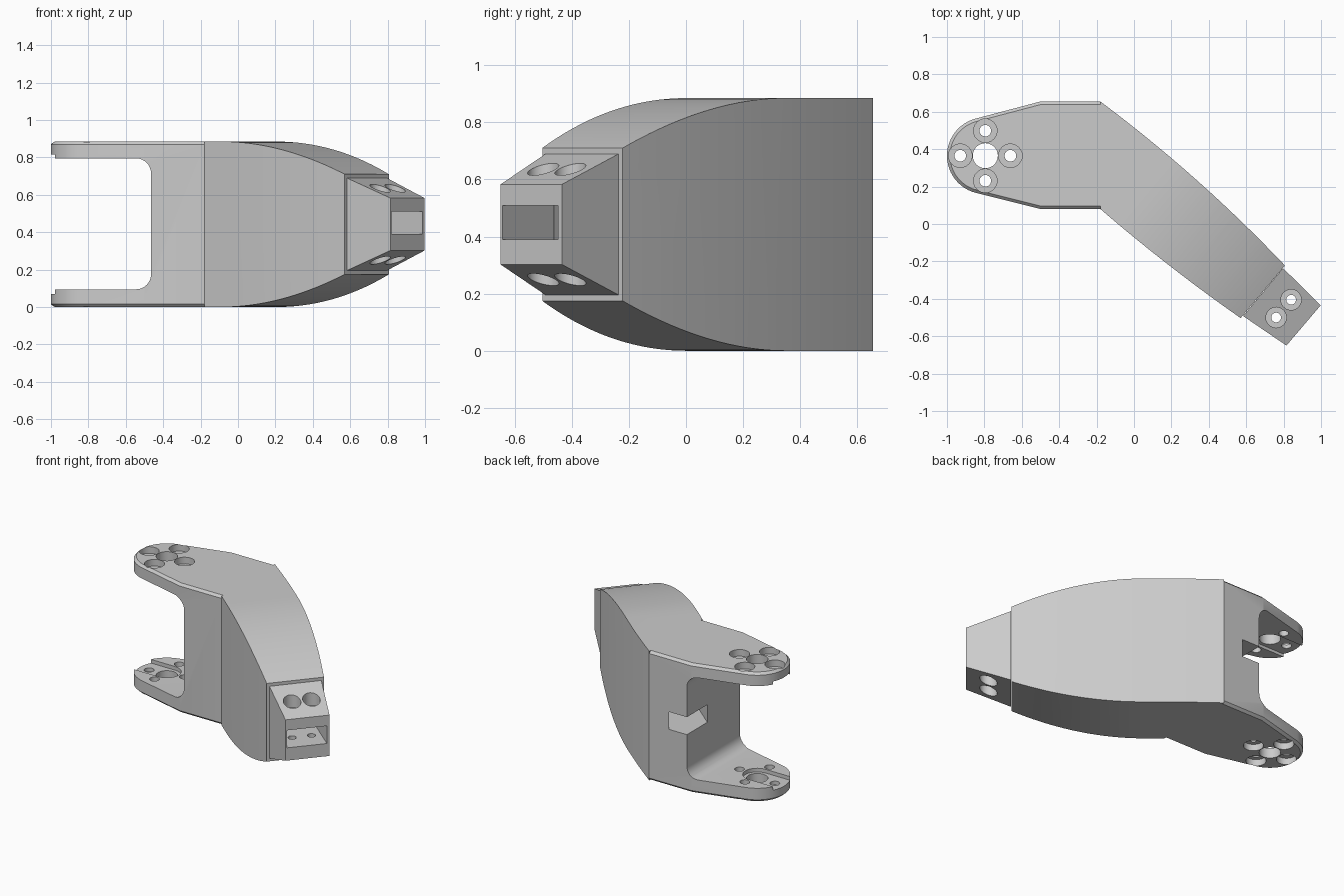
import bpy, bmesh, math
from mathutils import Vector

cube = bpy.data.objects.get("Cube")
if cube:
    bpy.data.objects.remove(cube, do_unlink=True)

grey = bpy.data.materials.new("light_grey")
grey.use_nodes = True
COLOUR = (0.6, 0.6, 0.6, 1)
grey.diffuse_color = COLOUR
grey.node_tree.nodes["Principled BSDF"].inputs["Base Color"].default_value = COLOUR

HEIGHT = 0.885
MID = HEIGHT / 2
ALONG = Vector((0.768, -0.643, 0))     # direction of the arm in plan
ACROSS = Vector((0.643, 0.768, 0))
UP = Vector((0, 0, 1))


def loft(name, rings, bevel=None):
    """Closed solid through rings of points, capped at both ends."""
    bm = bmesh.new()
    loops = [[bm.verts.new(p) for p in ring] for ring in rings]
    n = len(loops[0])
    for a, b in zip(loops, loops[1:]):
        for i in range(n):
            j = (i + 1) % n
            bm.faces.new((a[i], a[j], b[j], b[i]))
    bm.faces.new(loops[0][::-1])
    bm.faces.new(loops[-1])
    bmesh.ops.recalc_face_normals(bm, faces=bm.faces)
    if bevel:
        rule, width = bevel
        bmesh.ops.bevel(bm, geom=[e for e in bm.edges if rule(e)],
                        offset=width, segments=1, affect='EDGES')
    mesh = bpy.data.meshes.new(name)
    bm.to_mesh(mesh)
    bm.free()
    mesh.materials.append(grey)
    obj = bpy.data.objects.new(name, mesh)
    bpy.context.collection.objects.link(obj)
    return obj


def prism(name, outline, z0, z1, bevel=None):
    return loft(name, [[(x, y, z) for x, y in outline] for z in (z0, z1)], bevel)


def arc(cx, cy, r, start, end, steps):
    angles = [math.radians(start + (end - start) * i / steps) for i in range(steps + 1)]
    return [(cx + r * math.cos(a), cy + r * math.sin(a)) for a in angles]


def bowed(a, b, bulge, steps=14):
    """Shallow curve between two plan points, bowed sideways."""
    a, b = Vector(a), Vector(b)
    side = Vector((a.y - b.y, b.x - a.x)).normalized()
    ts = [i / steps for i in range(steps + 1)]
    return [tuple(a.lerp(b, t) + side * bulge * 4 * t * (1 - t)) for t in ts]


def screw_cutter(x, y, shaft, head, depth):
    """Through hole with a counterbore from above and below."""
    steps = [(-0.1, head), (depth, head), (depth, shaft),
             (HEIGHT - depth, shaft), (HEIGHT - depth, head), (1, head)]
    return loft("screw_cutter", [[(px, py, z) for px, py in arc(x, y, r, 0, 345, 23)]
                                 for z, r in steps])


def carve(obj, cutters, operation='DIFFERENCE'):
    bpy.context.view_layer.objects.active = obj
    for cutter in cutters:
        cutter.hide_render = True
        mod = obj.modifiers.new("carve", 'BOOLEAN')
        mod.operation = operation
        mod.solver = 'EXACT'
        mod.object = cutter
        bpy.ops.object.modifier_apply(modifier=mod.name)
        bpy.data.objects.remove(cutter, do_unlink=True)


def tunnel_cutter():
    """Cable channel running straight through the whole arm."""
    centre = Vector((0.907, -0.548, MID + 0.007))
    corners = [(-0.128, -0.06), (0.128, -0.06), (0.128, 0.06), (-0.128, 0.06)]
    return loft("tunnel_cutter", [[centre + ALONG * s + ACROSS * w + UP * h
                                   for w, h in corners] for s in (-2.2, 0.3)])


# Fork body with chamfered rims
PX, PY = -0.795, 0.365
SEAM = -0.18
fork_outline = ([(SEAM, 0.655), (-0.5, 0.655)]
                + arc(PX, PY, 0.205, 104.8, 255.7, 24)
                + [(-0.5, 0.08), (SEAM, 0.08)])


def is_rim(edge):
    a, b = (v.co for v in edge.verts)
    return abs(a.z - b.z) < 1e-4 and min(a.x, b.x) < SEAM - 0.01


fork = prism("fork", fork_outline, 0, HEIGHT, (is_rim, 0.016))

# Fork opening with rounded inner corners
opening = ([(-1.3, 0.095)] + arc(-0.545, 0.175, 0.08, -90, 0, 8)
           + arc(-0.545, 0.715, 0.08, 0, 90, 8) + [(-1.3, 0.795)])
opening_cutter = loft("opening_cutter", [[(x, y, z) for x, z in opening] for y in (-0.3, 1)])

# Shallow pocket on the inner faces of both prongs
pocket_outline = [(-1.3, PY - 0.09)] + arc(PX, PY, 0.09, -90, 90, 16) + [(-1.3, PY + 0.09)]
pocket_cutter = prism("pocket_cutter", pocket_outline, 0.07, HEIGHT - 0.07)

pivot_cutter = prism("pivot_cutter", arc(PX, PY, 0.067, 0, 350, 35), -0.1, 1)
prong_screws = [screw_cutter(x, y, 0.031, 0.063, 0.045)
                for x, y in arc(PX, PY, 0.134, 0, 270, 3)]
carve(fork, [opening_cutter, pocket_cutter, pivot_cutter, *prong_screws, tunnel_cutter()])

# Arm: bowed plan trimmed by a side profile that curves in towards the end
arm_outline = (bowed((SEAM, 0.655), (0.807, -0.222), 0.028)
               + bowed((0.57, -0.503), (SEAM, 0.08), 0.012))
arm = prism("arm", arm_outline, -0.1, 1)
stations = [-0.07 + 0.05 * i for i in range(20)]
upper = [(-1, HEIGHT)] + [(s, HEIGHT - 0.175 * ((s + 0.07) / 0.83) ** 2) for s in stations]
profile = upper + [(s, HEIGHT - z) for s, z in reversed(upper)]
profile_cutter = loft("profile_cutter", [[ALONG * s + ACROSS * w + UP * z for s, z in profile]
                                         for w in (-1.5, 1.5)])
carve(arm, [profile_cutter], 'INTERSECT')
carve(arm, [tunnel_cutter()])

# Tapered tip with two screw holes


def tip_ring(a, b, half):
    return [(*a, MID - half), (*b, MID - half), (*b, MID + half), (*a, MID + half)]


tip = loft("tip", [tip_ring((0.583, -0.492), (0.797, -0.236), 0.247),
                   tip_ring((0.815, -0.65), (0.998, -0.435), 0.14)])
tip_screws = [screw_cutter(x, y, 0.026, 0.055, 0.315)
              for x, y in ((0.84, -0.405), (0.76, -0.5))]
carve(tip, [*tip_screws, tunnel_cutter()])

# Smooth curves, crisp edges
bpy.ops.object.select_all(action='DESELECT')
for obj in (fork, arm, tip):
    obj.select_set(True)
bpy.context.view_layer.objects.active = fork
bpy.ops.object.shade_smooth_by_angle(angle=math.radians(25))
